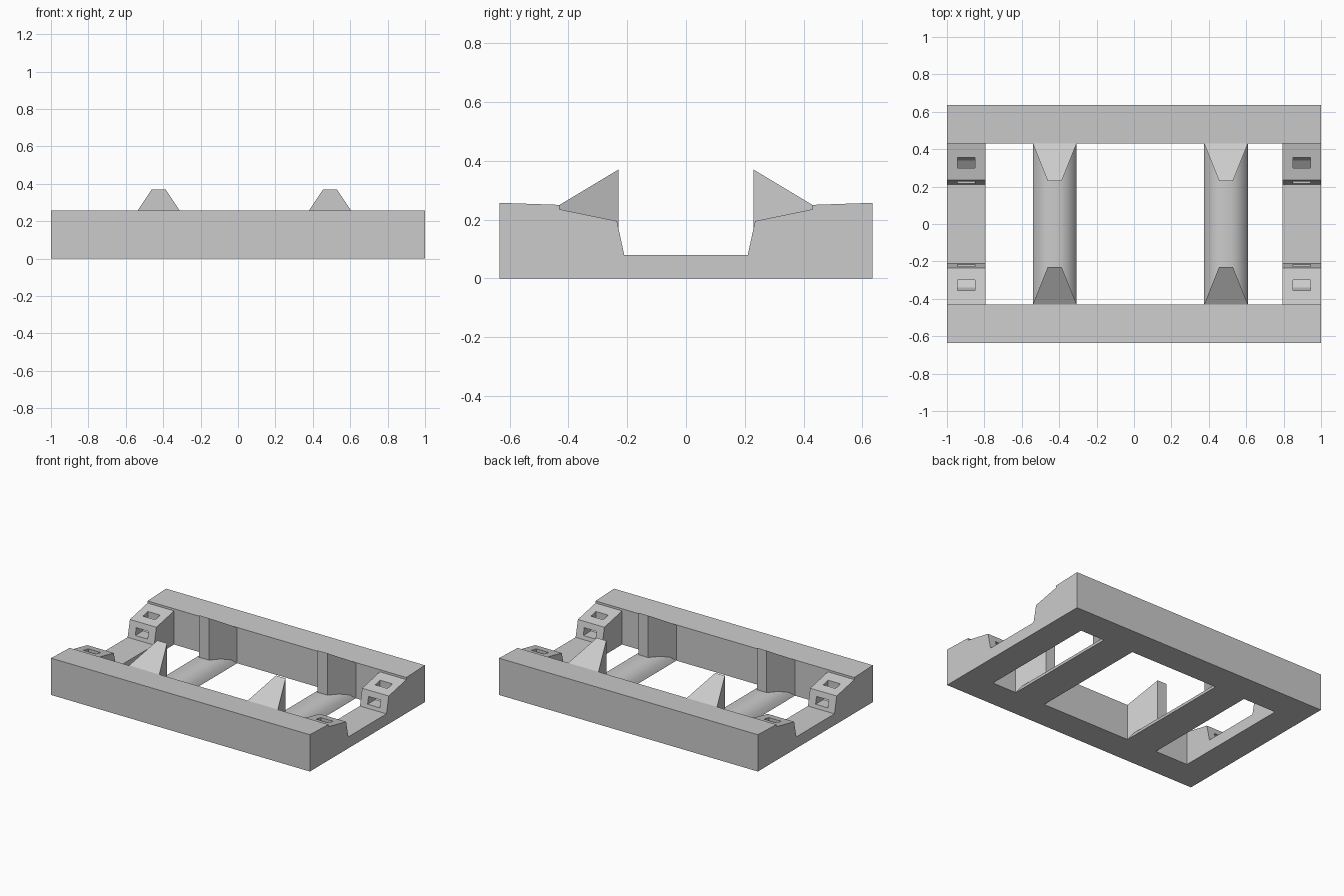
import bpy
import bmesh
from mathutils import Vector

cube = bpy.data.objects.get("Cube")
if cube:
    bpy.data.objects.remove(cube, do_unlink=True)

# One plain grey for the whole pallet
grey = bpy.data.materials.new("light_grey")
grey.use_nodes = True
colour = (0.6, 0.6, 0.6, 1)
grey.diffuse_color = colour
grey.node_tree.nodes["Principled BSDF"].inputs["Base Color"].default_value = colour


def prism(name, profile, start, end, place):
    """Extrude a 2D profile from start to end; place(a, b, t) gives the 3D point."""
    bm = bmesh.new()
    rings = [[bm.verts.new(place(a, b, t)) for a, b in profile] for t in (start, end)]
    bm.faces.new(rings[0])
    bm.faces.new(rings[1])
    n = len(profile)
    for i in range(n):
        j = (i + 1) % n
        bm.faces.new((rings[0][i], rings[0][j], rings[1][j], rings[1][i]))
    bmesh.ops.recalc_face_normals(bm, faces=bm.faces)
    mesh = bpy.data.meshes.new(name)
    bm.to_mesh(mesh)
    bm.free()
    mesh.materials.append(grey)
    obj = bpy.data.objects.new(name, mesh)
    bpy.context.collection.objects.link(obj)
    return obj


def along_x(a, b, t):
    return Vector((t, a, b))


def along_y(a, b, t):
    return Vector((a, t, b))


def along_z(a, b, t):
    return Vector((a, b, t))


INNER, OUTER = 0.43, 0.635
half_step = [(0.21, 0.08), (0.235, 0.195), (INNER, 0.235), (INNER, 0)]
end_profile = half_step + [(-y, z) for y, z in reversed(half_step)]
slot_profile = [(0.15, 0.105), (0.30, 0.105), (0.34, 0.135), (0.355, 0.18), (0.355, 0.3),
                (0.30, 0.3), (0.30, 0.19), (0.28, 0.155), (0.15, 0.155)]

# Long rails, tops falling slightly inward
for side, s in (("front", -1), ("back", 1)):
    rail = [(s * INNER, 0), (s * OUTER, 0), (s * OUTER, 0.257), (s * INNER, 0.25)]
    prism(side + "_rail", rail, -1, 1, along_x)

# Stepped end pieces, each with two curved strap slots
for side, sx in (("right", -1), ("left", 1)):
    end = prism(side + "_end", end_profile, sx * 0.795, sx, along_x)
    for sy in (-1, 1):
        profile = [(sy * y, z) for y, z in slot_profile]
        cutter = prism("slot_cutter", profile, sx * 0.85, sx * 0.945, along_x)
        cutter.hide_render = True
        cutter.hide_set(True)
        cut = end.modifiers.new("strap_slot", "BOOLEAN")
        cut.operation = "DIFFERENCE"
        cut.solver = "EXACT"
        cut.object = cutter

# Rounded cross beams with wedge-topped posts at both ends
half_beam = [(0.117, 0), (0.1, 0.035), (0.07, 0.062), (0.035, 0.077)]
for side, cx in (("right", -0.424), ("left", 0.492)):
    beam_profile = [(cx + x, z) for x, z in half_beam]
    beam_profile += [(cx - x, z) for x, z in reversed(half_beam)]
    beam = prism(side + "_beam", beam_profile, -INNER, INNER, along_y)
    bpy.ops.object.select_all(action="DESELECT")
    beam.select_set(True)
    bpy.context.view_layer.objects.active = beam
    bpy.ops.object.shade_smooth_by_angle(angle=0.7)
    for end, s in (("front", -1), ("back", 1)):
        plan = [(cx - 0.117, s * INNER), (cx - 0.037, s * 0.23),
                (cx + 0.037, s * 0.23), (cx + 0.117, s * INNER)]
        post = prism(f"{side}_{end}_post", plan, 0.005, 0.25, along_z)
        for v in post.data.vertices:
            if v.co.z > 0.2 and abs(v.co.y) < 0.3:
                v.co.z = 0.37
